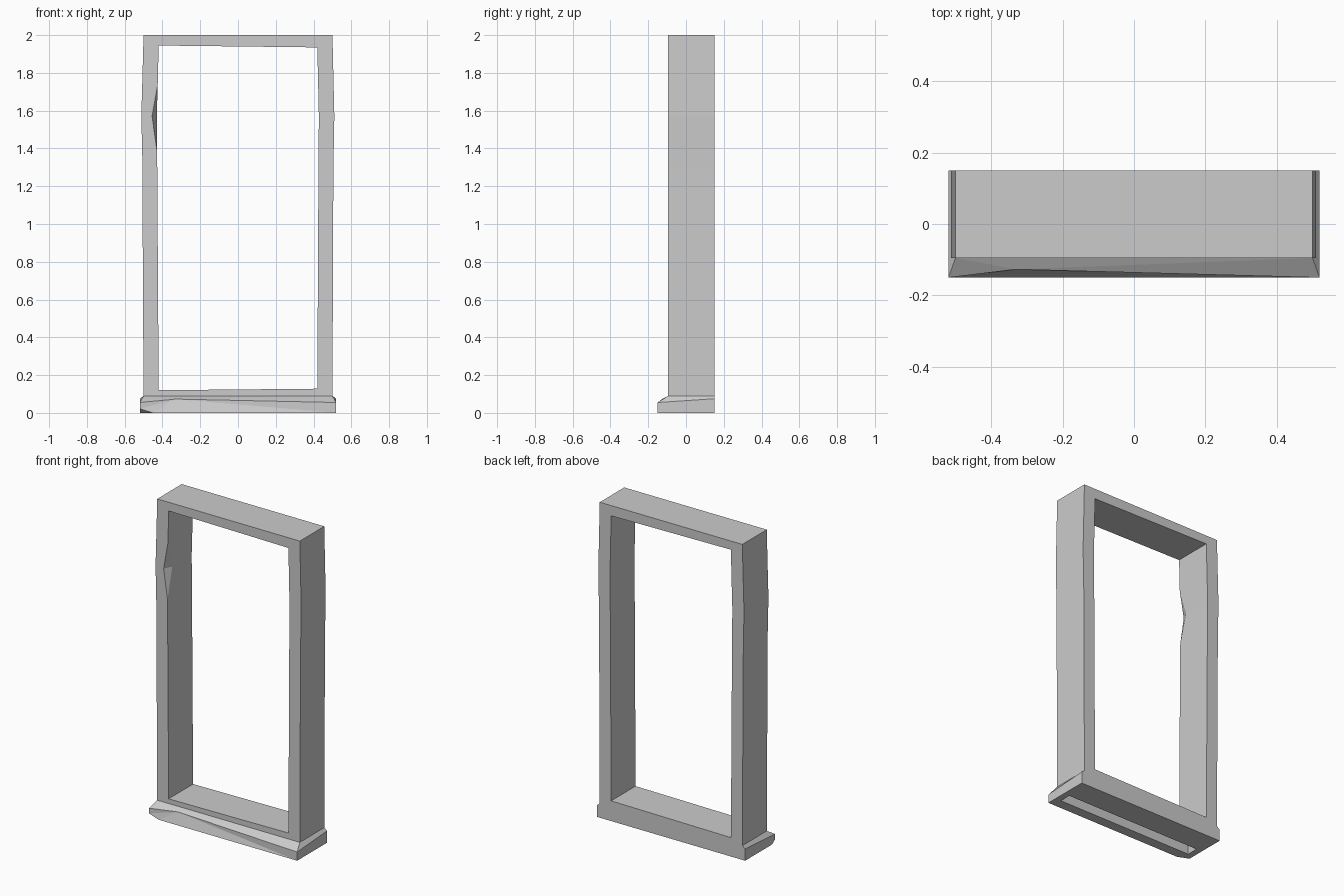
import bpy, bmesh

if "Cube" in bpy.data.objects:
    bpy.data.objects.remove(bpy.data.objects["Cube"])

FRONT, BACK = -0.095, 0.15


def make_object(name, verts, faces):
    bm = bmesh.new()
    vs = [bm.verts.new(v) for v in verts]
    for f in faces:
        bm.faces.new([vs[i] for i in f])
    bmesh.ops.remove_doubles(bm, verts=bm.verts, dist=0.0001)
    bmesh.ops.triangulate(bm, faces=[f for f in bm.faces if len(f.verts) > 4])
    bmesh.ops.recalc_face_normals(bm, faces=bm.faces)
    me = bpy.data.meshes.new(name)
    bm.to_mesh(me)
    bm.free()
    ob = bpy.data.objects.new(name, me)
    bpy.context.collection.objects.link(ob)
    return ob


# Frame: sections run clockwise round the opening
# (outer x, outer z, inner x, inner z, chip width, chip depth)
sections = [
    (-0.5, 0.09, -0.42, 0.12, 0, 0),
    (-0.507, 1.38, -0.428, 1.38, 0, 0),
    (-0.512, 1.57, -0.43, 1.57, 0.025, 0.05),
    (-0.507, 1.74, -0.425, 1.74, 0, 0),
    (-0.5, 2.0, -0.42, 1.945, 0, 0),
    (0.5, 2.0, 0.42, 1.935, 0, 0),
    (0.51, 1.57, 0.428, 1.57, 0, 0),
    (0.505, 1.3, 0.426, 1.3, 0, 0),
    (0.5, 0.09, 0.42, 0.128, 0, 0),
]
verts, faces = [], []
for ox, oz, ix, iz, cw, cd in sections:
    verts += [(ox, BACK, oz), (ox, FRONT, oz), (ix - cw, FRONT, iz),
              (ix, FRONT + cd, iz), (ix, BACK, iz)]
n = len(sections)
for s in range(n):
    for k in range(5):
        if s == n - 1 and k == 0:
            continue  # underside sits on the sill
        a, b = s * 5, (s + 1) % n * 5
        k2 = (k + 1) % 5
        faces.append((a + k, a + k2, b + k2, b + k))

# zero-size chip strips collapse, so keep only faces with real area
def distinct(f):
    out = []
    for i in f:
        if all(verts[i] != verts[j] for j in out):
            out.append(i)
    return out


faces = [d for d in map(distinct, faces) if len(d) > 2]
make_object("window_frame", verts, faces)

# Sill: worn front edge, chipped lower corner, recess underneath
sill_verts = [
    (-0.45, -0.15, 0), (0.52, -0.15, 0), (0.52, 0.15, 0),
    (-0.52, 0.15, 0), (-0.52, -0.12, 0), (-0.52, -0.15, 0.022),
    (-0.52, -0.15, 0.055), (-0.33, -0.127, 0.073), (0.52, -0.15, 0.055),
    (0.52, 0.15, 0.075), (-0.52, 0.15, 0.075),
    (-0.5, FRONT, 0.09), (0.5, FRONT, 0.09), (0.5, 0.15, 0.09), (-0.5, 0.15, 0.09),
]
for inset, z in ((0, 0), (0.01, 0.05)):
    x, y0, y1 = 0.48 - inset, -0.085 + inset, -0.01 - inset
    sill_verts += [(-x, y0, z), (x, y0, z), (x, y1, z), (-x, y1, z)]
sill_faces = [
    (5, 7, 6), (5, 0, 7), (0, 1, 7), (1, 8, 7), (0, 5, 4),       # front
    (1, 2, 9, 8), (2, 3, 10, 14, 13, 9), (3, 4, 5, 6, 10),       # ends, back
    (6, 7, 11), (7, 12, 11), (7, 8, 12),                         # front slope
    (8, 9, 13, 12), (10, 6, 11, 14),                             # end slopes
    (0, 1, 16, 15), (1, 2, 17, 16), (2, 3, 18, 17),              # bottom rim
    (3, 4, 15, 18), (4, 0, 15),
    (15, 16, 20, 19), (16, 17, 21, 20), (17, 18, 22, 21),        # recess
    (18, 15, 19, 22), (19, 20, 21, 22),
]
make_object("window_sill", sill_verts, sill_faces)
